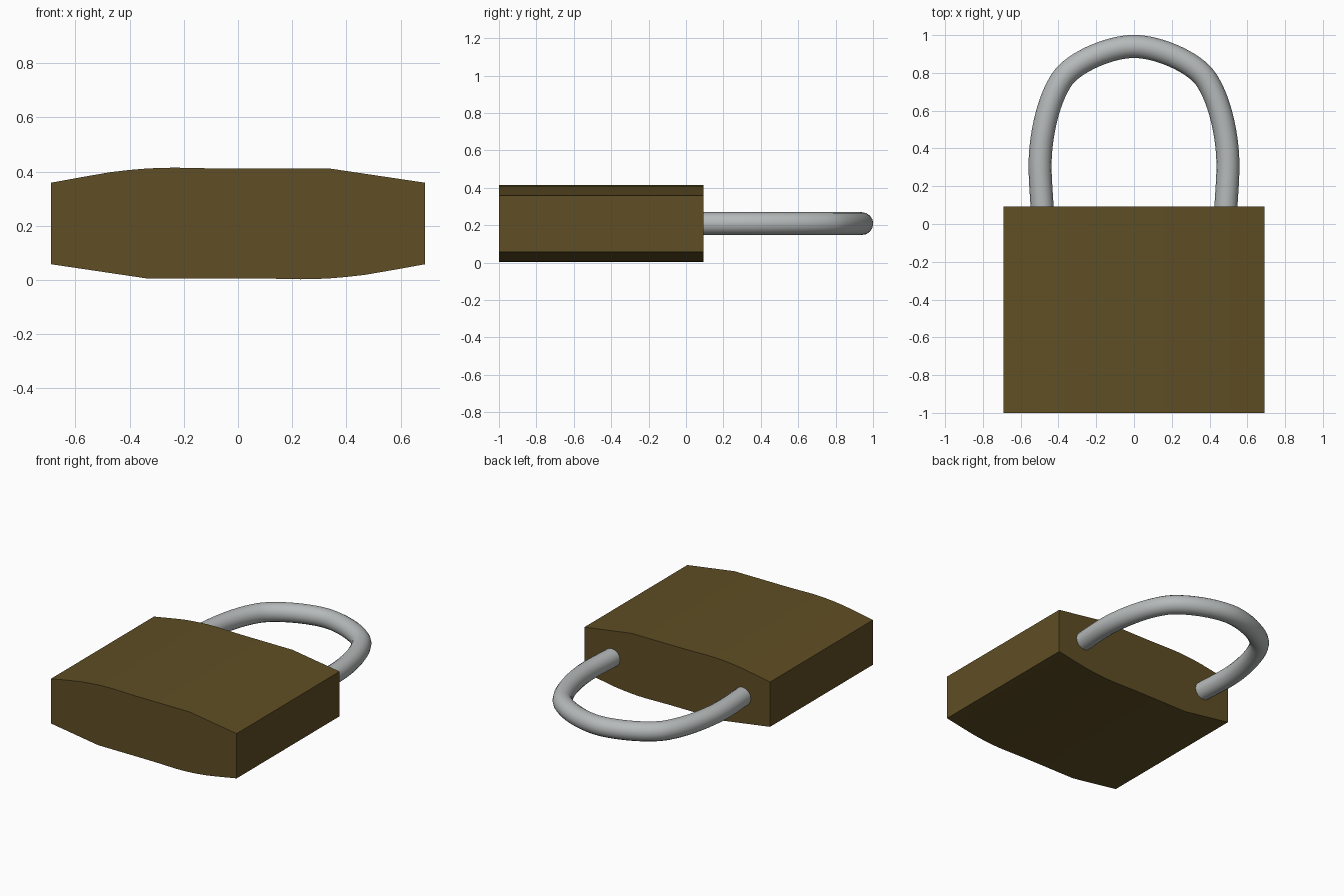
import bpy, bmesh, math

if "Cube" in bpy.data.objects:
    bpy.data.objects.remove(bpy.data.objects["Cube"])

MID = 0.2085  # height of the lock's middle plane


def material(name, rgb):
    m = bpy.data.materials.new(name)
    m.diffuse_color = (*rgb, 1)
    m.use_nodes = True
    m.node_tree.nodes["Principled BSDF"].inputs["Base Color"].default_value = m.diffuse_color
    return m


brass = material("dark brass", (0.115, 0.077, 0.018))
steel = material("grey steel", (0.47, 0.49, 0.49))


def smooth(obj, angle):
    bpy.ops.object.select_all(action='DESELECT')
    obj.select_set(True)
    bpy.context.view_layer.objects.active = obj
    bpy.ops.object.shade_smooth_by_angle(angle=math.radians(angle))


# Lock body: half profile, turned half a revolution for the other half, then extruded
half = [(-0.69, 0.359), (-0.58, 0.379), (-0.47, 0.398), (-0.40, 0.406),
        (-0.34, 0.411), (-0.29, 0.4135), (-0.23, 0.4145), (-0.16, 0.413),
        (-0.08, 0.4115), (0.0, 0.411), (0.34, 0.411), (0.69, 0.359)]
profile = half + [(-x, 2 * MID - z) for x, z in half]
bm = bmesh.new()
face = bm.faces.new([bm.verts.new((x, -1, z)) for x, z in profile])
ext = bmesh.ops.extrude_face_region(bm, geom=[face], use_keep_orig=True)
verts = [g for g in ext["geom"] if isinstance(g, bmesh.types.BMVert)]
bmesh.ops.translate(bm, verts=verts, vec=(0, 1.093, 0))
bmesh.ops.recalc_face_normals(bm, faces=bm.faces)
mesh = bpy.data.meshes.new("lock_body")
bm.to_mesh(mesh)
bm.free()
body = bpy.data.objects.new("lock_body", mesh)
bpy.context.collection.objects.link(body)
mesh.materials.append(brass)
smooth(body, 30)

# Shackle: round bar along a mirrored bezier arch (point, handle back, handle forward)
right = [((0.485, 0.06), (0.484, 0.0), (0.489, 0.15)),
         ((0.497, 0.33), (0.499, 0.25), (0.494, 0.47)),
         ((0.375, 0.775), (0.455, 0.665), (0.305, 0.865))]
top = [((0, 0.94), (0.12, 0.94), (-0.12, 0.94))]
left = [tuple((-x, y) for x, y in (p, b, a)) for p, a, b in reversed(right)]
path = right + top + left

curve = bpy.data.curves.new("shackle", 'CURVE')
curve.dimensions = '3D'
curve.bevel_depth = 0.061
curve.bevel_resolution = 6
curve.resolution_u = 14
curve.use_fill_caps = True
spline = curve.splines.new('BEZIER')
spline.bezier_points.add(len(path) - 1)
for bp, (p, a, b) in zip(spline.bezier_points, path):
    bp.handle_left_type = bp.handle_right_type = 'FREE'
    bp.co = (*p, MID)
    bp.handle_left = (*a, MID)
    bp.handle_right = (*b, MID)
shackle = bpy.data.objects.new("shackle", curve)
bpy.context.collection.objects.link(shackle)
curve.materials.append(steel)
bpy.ops.object.select_all(action='DESELECT')
shackle.select_set(True)
bpy.context.view_layer.objects.active = shackle
bpy.ops.object.convert(target='MESH')
smooth(bpy.context.object, 40)
